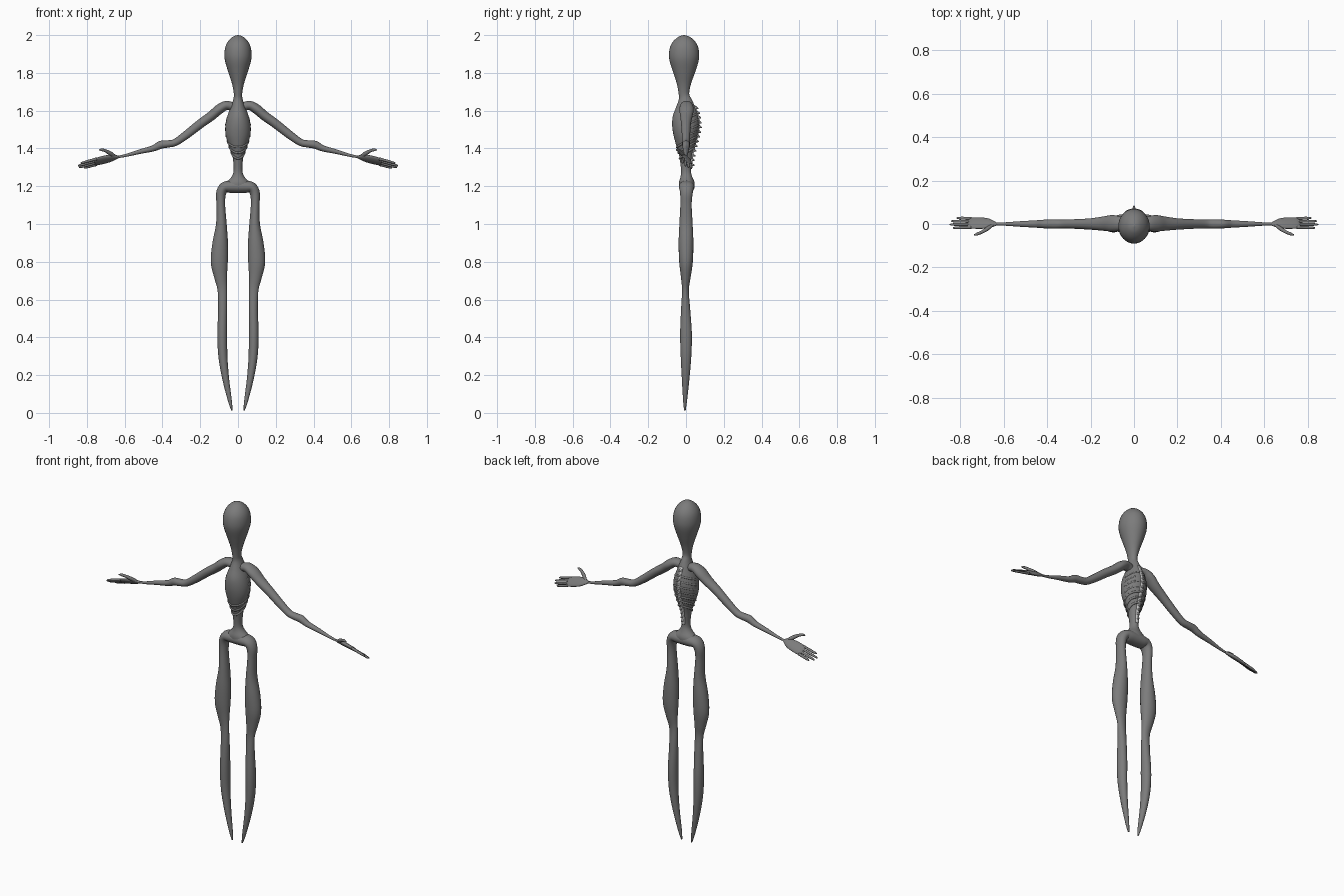
import bpy, bmesh, math
from mathutils import Vector

cube = bpy.data.objects.get("Cube")
if cube:
    bpy.data.objects.remove(cube)


def material(name, v):
    m = bpy.data.materials.new(name)
    m.use_nodes = True
    m.diffuse_color = (v, v, v, 1)
    m.node_tree.nodes["Principled BSDF"].inputs["Base Color"].default_value = (v, v, v, 1)
    return m


grey = material("grey skin", 0.2)
pale = material("pale bone", 0.55)


def catmull(pts, steps):
    """Smooth a list of equal-length tuples."""
    p = [pts[0]] + pts + [pts[-1]]
    out = []
    for i in range(1, len(p) - 2):
        for s in range(steps):
            t = s / steps
            out.append([b + 0.5 * t * (c - a + t * (2 * a - 5 * b + 4 * c - d + t * (3 * (b - c) + d - a)))
                        for a, b, c, d in zip(*p[i - 1:i + 3])])
    return out + [list(pts[-1])]


def finish(name, bm, mat, mirror):
    bmesh.ops.recalc_face_normals(bm, faces=bm.faces)
    mesh = bpy.data.meshes.new(name)
    bm.to_mesh(mesh)
    bm.free()
    mesh.materials.append(mat)
    for f in mesh.polygons:
        f.use_smooth = True
    ob = bpy.data.objects.new(name, mesh)
    bpy.context.collection.objects.link(ob)
    if mirror:
        ob.modifiers.new("Mirror", 'MIRROR').merge_threshold = 0.002
    return ob


def loft(name, pts, mat=grey, mirror=True, roll=0.0, sides=20, steps=4, cap_end=True):
    """Tube through (x, y, z, in-plane radius, depth radius) stations."""
    st = catmull(pts, steps)
    bm = bmesh.new()
    rings = []
    for i, (x, y, z, ra, rb) in enumerate(st):
        a, b = st[max(i - 1, 0)], st[min(i + 1, len(st) - 1)]
        t = Vector((b[0] - a[0], 0, b[2] - a[2])).normalized()
        u, v = Vector((-t.z, 0, t.x)), Vector((0, 1, 0))
        u, v = (u * math.cos(roll) + v * math.sin(roll), v * math.cos(roll) - u * math.sin(roll))
        ring = []
        for k in range(sides):
            ang = math.tau * k / sides
            ring.append(bm.verts.new(Vector((x, y, z)) + u * ra * math.cos(ang) + v * rb * math.sin(ang)))
        rings.append(ring)
    for r, s in zip(rings, rings[1:]):
        for k in range(sides):
            j = (k + 1) % sides
            bm.faces.new((r[k], r[j], s[j], s[k]))
    bm.faces.new(rings[0])
    if cap_end:
        bm.faces.new(rings[-1])
    return finish(name, bm, mat, mirror)


# Head, neck, chest and waist: z, y, half width, half depth
body = [(2.0, -.01, .003, .003), (1.992, -.01, .026, .028), (1.97, -.01, .05, .055),
        (1.94, -.01, .066, .073), (1.9, -.01, .072, .08), (1.86, -.01, .068, .076),
        (1.8, -.01, .05, .057), (1.74, -.011, .031, .037), (1.69, -.011, .022, .028),
        (1.66, -.004, .025, .034), (1.62, -.002, .038, .05), (1.57, -.003, .057, .067),
        (1.52, -.002, .067, .071), (1.47, -.003, .065, .063), (1.42, -.003, .05, .05),
        (1.37, -.002, .032, .036), (1.33, -.001, .025, .03), (1.28, 0, .023, .026),
        (1.25, .002, .034, .031), (1.22, .004, .062, .041), (1.19, .004, .08, .038),
        (1.17, .004, .05, .022)]
loft("head_and_torso", [(0, y, z, rx, ry) for z, y, rx, ry in body], mirror=False, sides=32)

# Legs, joined across the pelvis
loft("legs", [(.032, -.006, .012, .003, .004), (.042, -.005, .06, .01, .01), (.065, -.002, .18, .018, .02),
              (.08, 0, .3, .024, .028), (.083, 0, .42, .026, .031), (.081, -.002, .55, .024, .024),
              (.083, -.003, .65, .025, .018), (.092, -.001, .72, .034, .026), (.099, 0, .8, .045, .036),
              (.094, 0, .9, .041, .039), (.088, 0, 1.0, .028, .035), (.091, 0, 1.1, .023, .03),
              (.09, .002, 1.16, .026, .033), (.073, .003, 1.193, .028, .039),
              (.04, .004, 1.198, .033, .042), (0, .004, 1.198, .034, .042)], cap_end=False)

# Arms
loft("arms", [(.015, 0, 1.615, .022, .022), (.06, .002, 1.628, .024, .032), (.1, .003, 1.607, .026, .038),
              (.14, .002, 1.573, .025, .033), (.2, 0, 1.53, .024, .026), (.27, 0, 1.475, .022, .022),
              (.33, 0, 1.433, .019, .02), (.37, 0, 1.424, .019, .021), (.41, 0, 1.419, .021, .02),
              (.45, 0, 1.4, .016, .017), (.52, 0, 1.383, .012, .013), (.59, 0, 1.364, .008, .008),
              (.64, 0, 1.354, .006, .006), (.67, 0, 1.35, .007, .007)])

# Hands, tilted so that the thumb side is higher
TILT = -0.65
across = Vector((0, math.cos(TILT), math.sin(TILT)))
loft("palms", [(.63, 0, 1.356, .005, .006), (.65, .001, 1.353, .009, .018), (.675, .003, 1.348, .011, .028),
               (.71, .004, 1.34, .011, .032), (.75, .005, 1.33, .009, .031), (.762, .005, 1.327, .004, .027)],
     roll=-TILT)
for name, off, reach in (("index", -.025, .085), ("middle", -.008, .1), ("ring", .009, .093), ("little", .025, .068)):
    c = Vector((.748, .005, 1.33)) + across * off
    loft(name + "_fingers", [(c.x + reach * f, c.y + across.y * off * f * .15, c.z - reach * f * .27, r, r)
                             for f, r in ((0, .008), (.4, .0068), (.55, .0072), (.9, .0055), (1, .002))],
         sides=10, steps=3)
loft("thumbs", [(.65, -.004, 1.357, .008, .008), (.675, -.022, 1.373, .011, .01), (.7, -.037, 1.387, .008, .008),
                (.722, -.046, 1.393, .007, .007), (.737, -.05, 1.392, .002, .002)], sides=10)


def torso_at(z):
    for (z1, *a), (z0, *b) in zip(body, body[1:]):
        if z0 <= z <= z1:
            t = (z - z0) / (z1 - z0)
            return [q + (p - q) * t for p, q in zip(a, b)]


# Ribs: lower ones wrap right around, upper ones show on the back only
def rib(name, z0, full):
    cu = bpy.data.curves.new(name, 'CURVE')
    cu.dimensions = '3D'
    cu.bevel_depth, cu.bevel_resolution = .006, 2
    cu.materials.append(grey)
    n = 40 if full else 24
    sp = cu.splines.new('POLY')
    sp.points.add(n - 1)
    sp.use_cyclic_u = full
    for i, p in enumerate(sp.points):
        a = math.tau * i / n if full else math.pi * i / (n - 1)
        z = z0 + .028 * math.sin(a)
        y, rx, ry = torso_at(z)
        grow = -.001 if full else -.003
        p.co = ((rx + grow) * math.cos(a), y + (ry + grow) * math.sin(a), z, 1)
    sp.use_smooth = True
    bpy.context.collection.objects.link(bpy.data.objects.new(name, cu))


for i in range(7):
    rib(f"rib_{i + 1}", 1.375 + .03 * i, i < 3)

# Backbone with a row of pointed vertebrae
spine = [(0, torso_at(z)[0] + torso_at(z)[2] - .002, z, .011, .007)
         for z in (1.63, 1.58, 1.53, 1.48, 1.43, 1.38, 1.33, 1.29)]
loft("backbone", spine, pale, False, sides=10)
for i in range(13):
    z = 1.615 - .025 * i
    y, rx, ry = torso_at(z)
    bm = bmesh.new()
    bmesh.ops.create_cone(bm, cap_ends=True, segments=6, radius1=.012, radius2=.003, depth=.02)
    for v in bm.verts:
        px, py, pz = v.co
        v.co = (px, y + ry + .006 + pz, z - py - pz * .4)
    for f in finish(f"vertebra_{i + 1}", bm, pale, False).data.polygons:
        f.use_smooth = False
